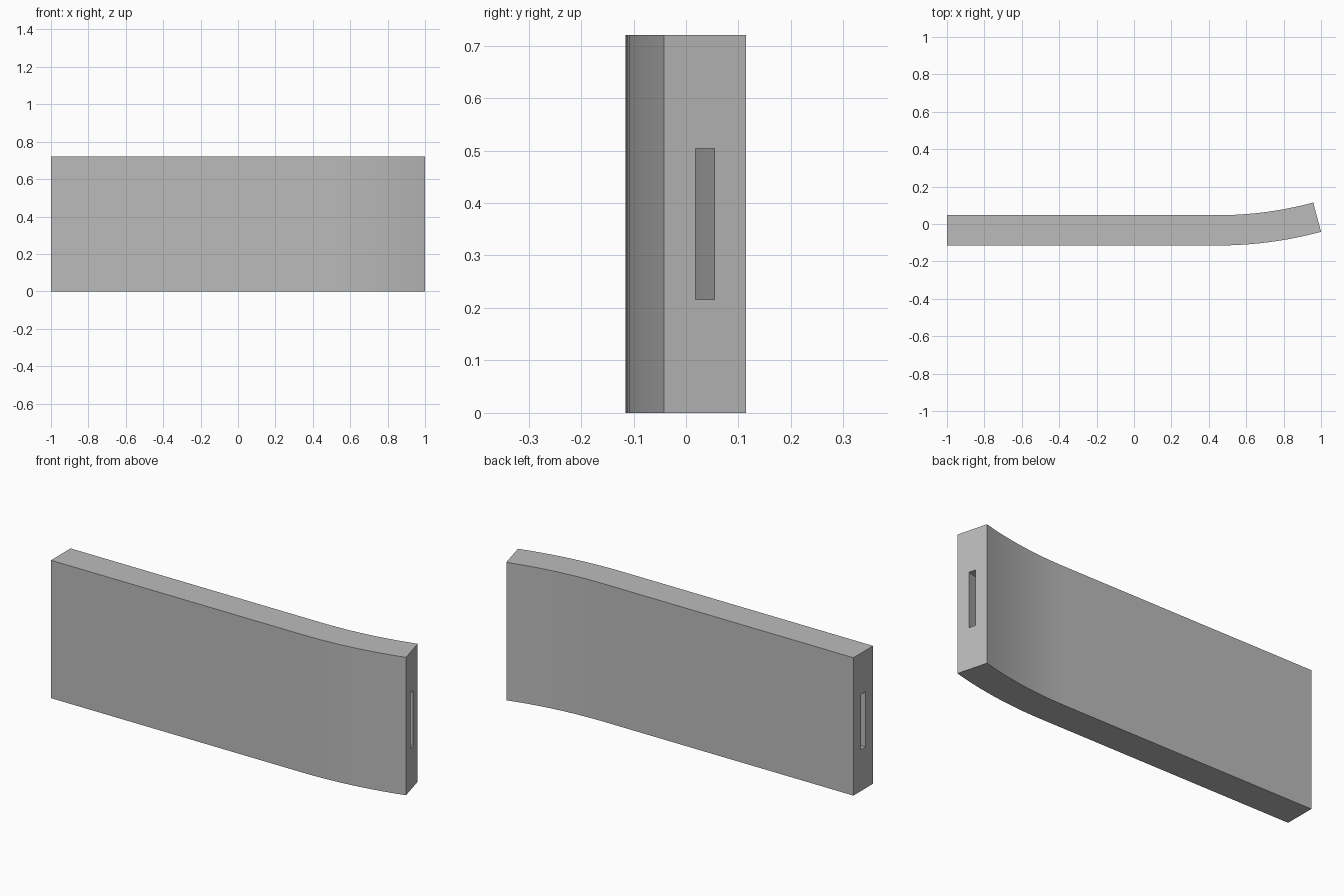
import bpy, bmesh, math
from mathutils import Vector

cube = bpy.data.objects.get("Cube")
if cube:
    bpy.data.objects.remove(cube, do_unlink=True)

HEIGHT, THICK = 0.72, 0.162
SLOT_W, SLOT_H = 0.037, 0.288
BEND, RADIUS, STEPS = math.radians(15), 2.06, 10
MID_Y = -0.034                      # centre line of the straight run
BEND_X = 0.446                      # where the curve starts

grey = bpy.data.materials.new("plain_grey")
grey.use_nodes = True
colour = (0.5, 0.5, 0.5, 1)
grey.diffuse_color = colour
grey.node_tree.nodes["Principled BSDF"].inputs["Base Color"].default_value = colour

# Centre line stations: point and heading angle
stations = [(Vector((-1, MID_Y, HEIGHT / 2)), 0)]
for i in range(STEPS + 1):
    a = BEND * i / STEPS
    stations.append((Vector((BEND_X + RADIUS * math.sin(a),
                             MID_Y + RADIUS * (1 - math.cos(a)), HEIGHT / 2)), a))

bm = bmesh.new()


def ring(point, angle, width, height):
    """Rectangle across the path."""
    side = Vector((-math.sin(angle), math.cos(angle), 0)) * width / 2
    up = Vector((0, 0, height / 2))
    return [bm.verts.new(point + side * s + up * u)
            for s, u in ((-1, -1), (1, -1), (1, 1), (-1, 1))]


def bridge(a, b):
    for k in range(4):
        j = (k + 1) % 4
        bm.faces.new((a[k], a[j], b[j], b[k]))


# Outer shell and the slot running lengthwise through it
outer = [ring(p, a, THICK, HEIGHT) for p, a in stations]
inner = [ring(p, a, SLOT_W, SLOT_H) for p, a in stations]
for rings in (outer, inner):
    for a, b in zip(rings, rings[1:]):
        bridge(a, b)

# End faces around the slot
for end in (0, -1):
    bridge(outer[end], inner[end])
bmesh.ops.recalc_face_normals(bm, faces=bm.faces)

mesh = bpy.data.meshes.new("curved_panel")
bm.to_mesh(mesh)
bm.free()
mesh.materials.append(grey)
panel = bpy.data.objects.new("curved_panel", mesh)
bpy.context.collection.objects.link(panel)

# Smooth the bend, keep the corners sharp
bpy.ops.object.select_all(action='DESELECT')
panel.select_set(True)
bpy.context.view_layer.objects.active = panel
bpy.ops.object.shade_smooth_by_angle(angle=math.radians(30))
